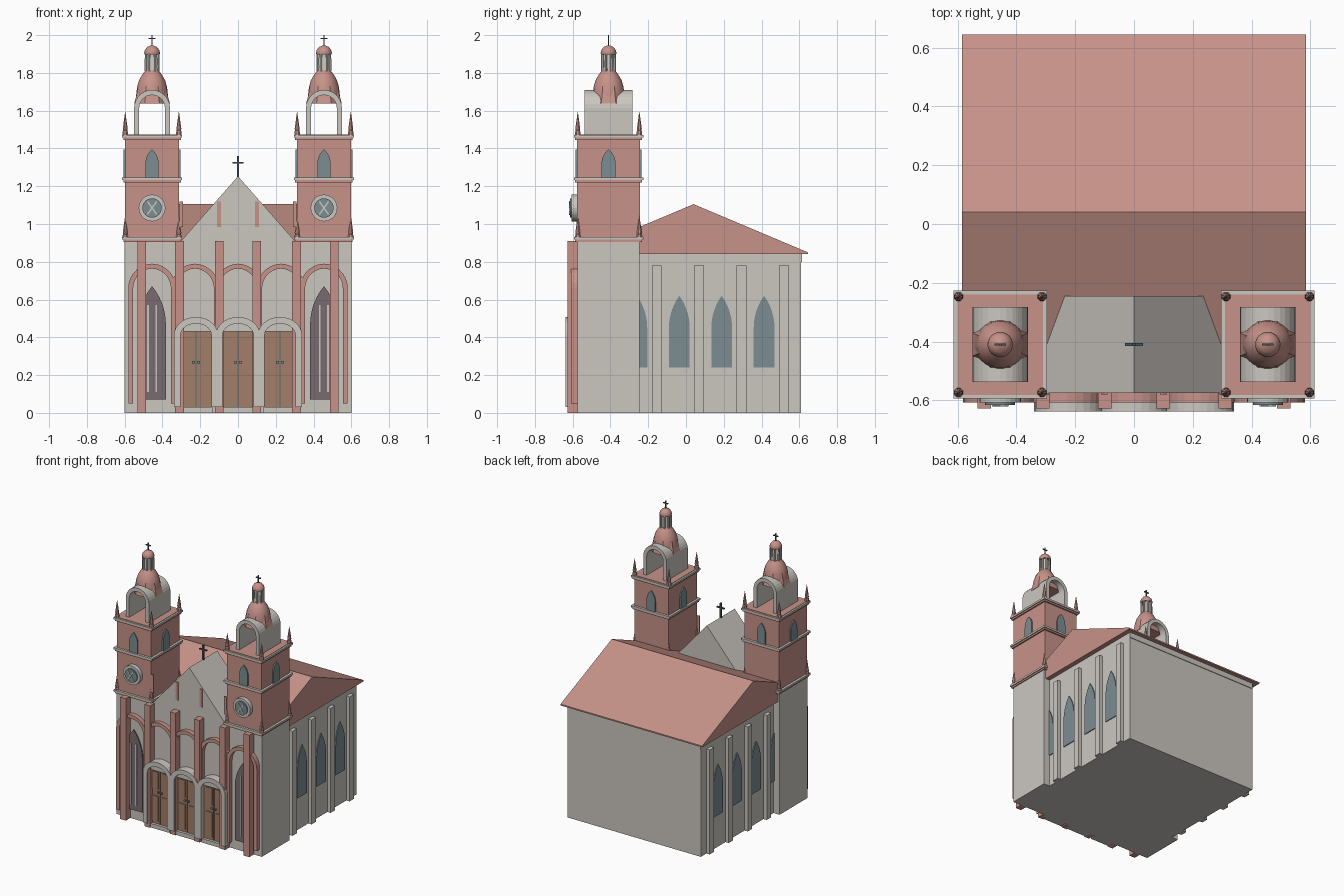
import bpy, bmesh, math
from mathutils import Matrix, Vector

if "Cube" in bpy.data.objects:
    bpy.data.objects.remove(bpy.data.objects["Cube"], do_unlink=True)


def material(name, rgb):
    m = bpy.data.materials.new(name)
    m.use_nodes = True
    m.diffuse_color = (*rgb, 1)
    m.node_tree.nodes["Principled BSDF"].inputs["Base Color"].default_value = (*rgb, 1)
    return m


STONE = material("pale stone", (0.60, 0.57, 0.53))
PINK = material("pink masonry", (0.57, 0.29, 0.25))
GLASS = material("blue grey glass", (0.20, 0.27, 0.29))
MAUVE = material("mauve window", (0.19, 0.15, 0.16))
WOOD = material("brown wood", (0.36, 0.21, 0.14))
IRON = material("dark iron", (0.07, 0.09, 0.10))


def finish(name, bm, mat, smooth=False):
    bmesh.ops.recalc_face_normals(bm, faces=bm.faces)
    for f in bm.faces:
        f.smooth = smooth and len(f.verts) == 4
    me = bpy.data.meshes.new(name)
    bm.to_mesh(me)
    bm.free()
    me.materials.append(mat)
    ob = bpy.data.objects.new(name, me)
    bpy.context.collection.objects.link(ob)
    return ob


def box(name, x, y, z, mat):
    """Box from three (low, high) ranges."""
    bm = bmesh.new()
    bmesh.ops.create_cube(bm, size=1)
    for v in bm.verts:
        v.co = Vector([a + (c + 0.5) * (b - a) for c, (a, b) in zip(v.co, (x, y, z))])
    return finish(name, bm, mat)


def prism(name, pts, a, b, mat, axis="y"):
    """Extrude a 2D outline (horizontal, z) from a to b along x or y."""
    bm = bmesh.new()
    place = (lambda u, z: (u, a, z)) if axis == "y" else (lambda u, z: (a, u, z))
    f = bm.faces.new([bm.verts.new(place(u, z)) for u, z in pts])
    new = bmesh.ops.extrude_face_region(bm, geom=[f])["geom"]
    step = Vector((0, b - a, 0)) if axis == "y" else Vector((b - a, 0, 0))
    bmesh.ops.translate(bm, vec=step, verts=[v for v in new if isinstance(v, bmesh.types.BMVert)])
    return finish(name, bm, mat)


def arch(c, half, z0, spring, top, n=7):
    """Arched outline, pointed when it rises more than its half width."""
    rise = top - spring
    right = [(half, z0)]
    k = max(0, (rise * rise - half * half) / (2 * half))
    end = math.atan2(rise, k) if k else math.pi / 2
    for i in range(n + 1):
        t = end * i / n
        right.append(((half + k) * math.cos(t) - k,
                      spring + (half + k if k else rise) * math.sin(t)))
    right[-1] = (0, top)
    return [(c + u, z) for u, z in right] + [(c - u, z) for u, z in reversed(right[:-1])]


def arch_ring(c, half, thick, z0, spring, top):
    return arch(c, half, z0, spring, top) + arch(c, half - thick, z0, spring, top - thick)[::-1]


def lathe(name, profile, sides, x, y, mat, smooth=False):
    bm = bmesh.new()
    rings = [[bm.verts.new((x + r * math.cos(2 * math.pi * (i + 0.5) / sides),
                            y + r * math.sin(2 * math.pi * (i + 0.5) / sides), z))
              for i in range(sides)] for r, z in profile]
    for lo, hi in zip(rings, rings[1:]):
        for i in range(sides):
            j = (i + 1) % sides
            bm.faces.new((lo[i], lo[j], hi[j], hi[i]))
    bm.faces.new(rings[0])
    bm.faces.new(rings[-1])
    return finish(name, bm, mat, smooth)


def disc(name, x, z, r, y0, y1, mat, sides=24):
    pts = [(x + r * math.cos(2 * math.pi * i / sides), z + r * math.sin(2 * math.pi * i / sides))
           for i in range(sides)]
    return prism(name, pts, y0, y1, mat)


def cross(name, x, y, z0, z1, arm, t):
    box(name + "_post", (x - t, x + t), (y - t, y + t), (z0, z1), IRON)
    h = z0 + (z1 - z0) * 0.7
    box(name + "_arm", (x - arm, x + arm), (y - t, y + t), (h - t, h + t), IRON)


FRONT, TY, TX = -0.575, -0.41, 0.455

# Nave, roof and gabled front
box("nave_walls", (-0.55, 0.55), (-0.5, 0.61), (0, 0.84), STONE)
box("rear_wall_cap", (-0.55, 0.55), (0.602, 0.615), (0.8, 0.862), STONE)
prism("main_roof", [(-0.565, 0.84), (0.645, 0.84), (0.645, 0.85), (0.04, 1.105), (-0.565, 0.85)],
      -0.585, 0.585, PINK, "x")
prism("gabled_front", [(-0.31, 0), (0.31, 0), (0.31, 0.9), (0, 1.253), (-0.31, 0.9)],
      FRONT, -0.245, STONE)
cross("gable_cross", 0, TY, 1.24, 1.36, 0.03, 0.005)
for x in (-0.3, -0.1, 0.1, 0.3):
    box("gable_strip", (x - 0.01, x + 0.01), (FRONT - 0.006, FRONT), (0.985, 1.12), PINK)

# Side windows and buttresses
for s in (-1, 1):
    for i in range(4):
        y = -0.26 + 0.2245 * i
        prism("nave_window", arch(y, 0.055, 0.24, 0.45, 0.62), s * 0.545, s * 0.556, GLASS, "x")
        y += 0.105
        box("nave_buttress", sorted((s * 0.54, s * 0.577)), (y - 0.026, y + 0.026), (0, 0.78), STONE)

# Facade pilasters and arcade
for x in (-0.51, -0.31, -0.1, 0.1, 0.31, 0.51):
    box("facade_pilaster", (x - 0.023, x + 0.023), (-0.628, FRONT), (0, 0.91), PINK)
for i in range(-2, 3):
    prism("facade_arch", arch_ring(i * 0.2275, 0.126, 0.026, 0.05, 0.66, 0.79), -0.608, FRONT, PINK)

# Three doorways
for i in (-1, 0, 1):
    x = i * 0.2225
    prism("door_surround", arch_ring(x, 0.117, 0.035, 0.03, 0.41, 0.508), -0.637, FRONT, STONE)
    prism("door_tympanum", arch(x, 0.09, 0.43, 0.44, 0.48), -0.615, FRONT, STONE)
    box("door_sill", (x - 0.09, x + 0.09), (-0.62, FRONT), (0, 0.03), STONE)
    for s in (-1, 1):
        box("door_leaf", sorted((x + s * 0.003, x + s * 0.082)), (-0.6, FRONT), (0.03, 0.43), WOOD)
        for z in (0.05, 0.29):
            box("door_panel", sorted((x + s * 0.014, x + s * 0.068)), (-0.605, -0.598),
                (z, z + 0.2 - z * 0.25), WOOD)
        box("door_handle", sorted((x + s * 0.006, x + s * 0.02)), (-0.612, -0.6), (0.262, 0.274), GLASS)

# Twin towers
for s in (-1, 1):
    cx = s * TX
    HX, HY = 0.142, 0.167

    def slab(name, grow, z0, z1, mat):
        box(name, (cx - HX - grow, cx + HX + grow), (TY - HY - grow, TY + HY + grow), (z0, z1), mat)

    box("tower_base", sorted((s * 0.3, s * 0.6)), (FRONT, -0.247), (0, 0.91), STONE)
    slab("tower_shaft", 0, 0.91, 1.46, PINK)
    for z in (0.905, 1.22, 1.445):
        slab("tower_cornice_lower", 0.01, z, z + 0.012, PINK)
        slab("tower_cornice", 0.017, z + 0.012, z + 0.026, STONE)
    slab("tower_terrace", 0.004, 1.46, 1.474, PINK)

    # Tall front window with mullions
    prism("tall_window", arch(cx, 0.073, 0.07, 0.47, 0.67), FRONT - 0.008, FRONT, MAUVE)
    for dx in (-0.022, 0.022):
        box("window_mullion", (cx + dx - 0.005, cx + dx + 0.005), (FRONT - 0.014, FRONT), (0.11, 0.57), STONE)

    # Clock
    y = TY - HY
    disc("clock_rim", cx, 1.085, 0.071, y - 0.03, y, STONE)
    disc("clock_face", cx, 1.085, 0.051, y - 0.038, y, GLASS)
    for a in (-1, 1):
        bar = box("clock_bar", (-0.042, 0.042), (-0.003, 0.003), (-0.004, 0.004), STONE)
        bar.matrix_world = Matrix.Translation((cx, y - 0.04, 1.085)) @ Matrix.Rotation(a * 0.95, 4, "Y")

    # Belfry windows on all four faces
    for d in (-1, 1):
        prism("tower_window", arch(cx, 0.035, 1.246, 1.32, 1.395), TY + d * (HY - 0.01), TY + d * (HY + 0.008), GLASS)
        prism("tower_window", arch(TY, 0.037, 1.246, 1.32, 1.395), cx + d * (HX - 0.01), cx + d * (HX + 0.009),
              GLASS, "x")

    # Corner pinnacles at two levels
    for dx in (-1, 1):
        for dy in (-1, 1):
            for z in (0.92, 1.47):
                lathe("pinnacle", [(0.016, z), (0.016, z + 0.018), (0.012, z + 0.024), (0.014, z + 0.035),
                                   (0.001, z + 0.122)], 8, cx + dx * HX, TY + dy * (HY - 0.004), PINK)

    # Open vault, dome, lantern and cross
    prism("belfry_vault", arch_ring(cx, 0.095, 0.027, 1.47, 1.614, 1.71), TY - 0.127, TY + 0.127, STONE)
    lathe("dome_skirt", [(0.102, 1.638), (0.09, 1.68), (0.08, 1.73)], 8, cx, TY, PINK)
    lathe("dome", [(0.088, 1.64), (0.084, 1.69), (0.08, 1.725), (0.07, 1.76), (0.053, 1.79), (0.036, 1.812)],
          24, cx, TY, PINK, True)
    lathe("lantern", [(0.036, 1.805), (0.028, 1.9)], 8, cx, TY, STONE)
    for i in range(8):
        a = math.pi * (i + 0.5) / 4
        lathe("lantern_column", [(0.007, 1.81), (0.006, 1.9)], 6,
              cx + 0.036 * math.cos(a), TY + 0.036 * math.sin(a), STONE)
    lathe("lantern_cap", [(0.04, 1.897), (0.043, 1.905), (0.038, 1.922), (0.025, 1.938), (0.004, 1.946)],
          20, cx, TY, PINK, True)
    cross("tower_cross", cx, TY, 1.94, 2.0, 0.019, 0.0035)
